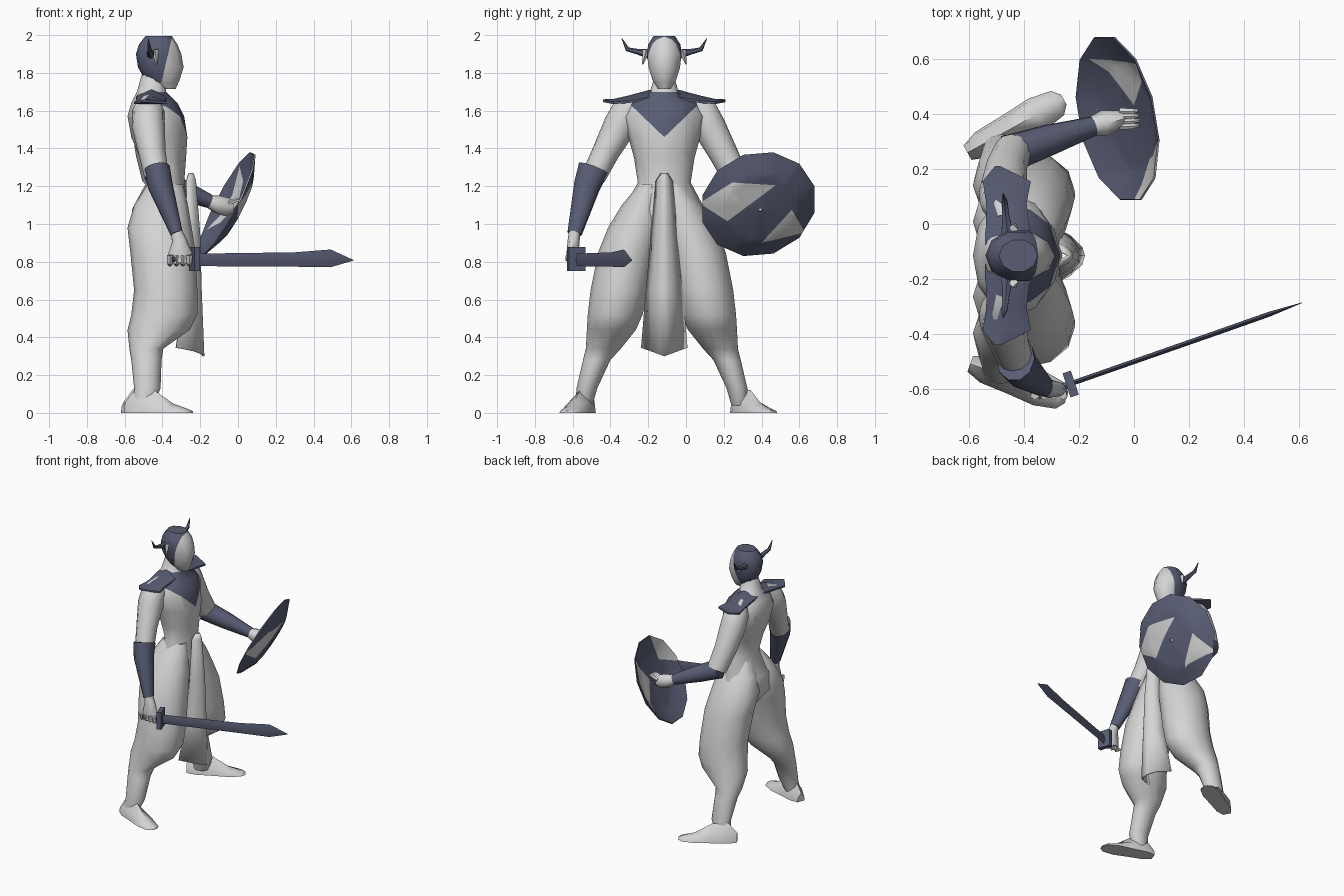
import bpy, bmesh, math
from mathutils import Vector as V

if "Cube" in bpy.data.objects:
    bpy.data.objects.remove(bpy.data.objects["Cube"])

YC = -0.115  # body centre line in y (figure faces +x)


def material(name, rgb):
    m = bpy.data.materials.new(name)
    m.diffuse_color = (*rgb, 1)
    m.use_nodes = True
    m.node_tree.nodes["Principled BSDF"].inputs["Base Color"].default_value = m.diffuse_color
    return m


PALE = material("pale_grey", (0.66, 0.66, 0.66))
SLATE = material("slate_blue", (0.10, 0.11, 0.175))


def finish(name, bm, mat, paint_mat=None):
    bmesh.ops.recalc_face_normals(bm, faces=bm.faces)
    me = bpy.data.meshes.new(name)
    bm.to_mesh(me)
    bm.free()
    me.materials.append(mat)
    me.materials.append(paint_mat or mat)
    ob = bpy.data.objects.new(name, me)
    bpy.context.collection.objects.link(ob)
    return ob


def loft(rings, closed=True):
    bm = bmesh.new()
    rows = [[bm.verts.new(p) for p in r] for r in rings]
    n = len(rows[0])
    for a, b in zip(rows, rows[1:]):
        for i in range(n if closed else n - 1):
            j = (i + 1) % n
            bm.faces.new((a[i], a[j], b[j], b[i]))
    if closed:
        bm.faces.new(rows[0])
        bm.faces.new(rows[-1])
    return bm


def oval(z, x0, x1, y0, y1, n=12):
    return [V(((x0 + x1) / 2 + (x1 - x0) / 2 * math.cos(2 * math.pi * i / n),
               (y0 + y1) / 2 + (y1 - y0) / 2 * math.sin(2 * math.pi * i / n), z)) for i in range(n)]


def tube(name, pts, mat, n=8, ref=(0, 1, 0), phase=0):
    """Sweep along (x, y, z, r1, r2) stations."""
    P = [V(p[:3]) for p in pts]
    rings = []
    for i, p in enumerate(pts):
        t = (P[min(i + 1, len(P) - 1)] - P[max(i - 1, 0)]).normalized()
        a = t.cross(V(ref)).normalized()
        b = t.cross(a)
        ang = [phase + 2 * math.pi * k / n for k in range(n)]
        rings.append([P[i] + a * p[3] * math.cos(k) + b * p[-1] * math.sin(k) for k in ang])
    return finish(name, loft(rings), mat)


def paint(bm, poly, axis, keep=lambda f: True):
    """Cut a convex outline through the mesh along an axis; kept faces inside get material 1."""
    axis = V(axis)
    planes = []
    c = sum(poly, V((0, 0, 0))) / len(poly)
    for a, b in zip(poly, poly[1:] + poly[:1]):
        no = (b - a).cross(axis).normalized()
        if no.dot(c - a) > 0:
            no = -no
        planes.append((a, no))
        bmesh.ops.bisect_plane(bm, geom=bm.verts[:] + bm.edges[:] + bm.faces[:],
                               plane_co=a, plane_no=no, dist=1e-5)
    bm.normal_update()
    for f in bm.faces:
        m = f.calc_center_median()
        if keep(f) and all(no.dot(m - a) < 0 for a, no in planes):
            f.material_index = 1


# Torso and neck, with the dark bib painted on the chest
rows = [(0.86, -.50, -.30, .10), (0.95, -.575, -.26, .2), (1.08, -.56, -.26, .215), (1.22, -.485, -.285, .14),
        (1.35, -.52, -.275, .16), (1.46, -.565, -.268, .19), (1.57, -.585, -.285, .22),
        (1.64, -.565, -.32, .18), (1.70, -.535, -.38, .075), (1.79, -.51, -.38, .05)]
bm = loft([oval(z, a, b, YC - w, YC + w) for z, a, b, w in rows])
paint(bm, [V((0, YC, 1.46)), V((0, YC + .25, 1.70)), V((0, YC - .25, 1.70))], (1, 0, 0),
      lambda f: f.calc_center_median().x > -.46)
finish("torso", bm, PALE, SLATE)

# Shoulder collar
rows = [(-.325, -.505, -.485, 1.645, 1.66), (-.27, -.55, -.375, 1.635, 1.662), (-.19, -.535, -.39, 1.64, 1.68),
        (-.06, -.54, -.375, 1.665, 1.715)]
rows += [(-d, *r) for d, *r in reversed(rows)]
finish("shoulder_collar", loft([[V((a, YC + d, lo)), V((b, YC + d, lo)), V((b, YC + d, lo + .012)),
                                 V(((a + b) / 2, YC + d, hi)), V((a, YC + d, lo + .012))]
                                for d, a, b, lo, hi in rows]), SLATE)

# Head with dark helmet area
rows = [(1.715, -.42, -.33, .035), (1.76, -.49, -.31, .065), (1.83, -.53, -.288, .088),
        (1.90, -.54, -.30, .096), (1.95, -.525, -.32, .09), (1.995, -.49, -.35, .06)]
bm = loft([oval(z, a, b, YC - w, YC + w, 10) for z, a, b, w in rows])
paint(bm, [V((-.65, 0, 1.75)), V((-.405, 0, 1.75)), V((-.335, 0, 2.05)), V((-.65, 0, 2.05))], (0, 1, 0))
finish("head", bm, PALE, SLATE)

# Horns, ear guards and legs, one for each side
for s, side in ((-1, "right"), (1, "left")):
    tube(side + "_horn", [(-.46, YC + s * .08, 1.90, .025), (-.465, YC + s * .14, 1.912, .015),
                          (-.47, YC + s * .195, 1.925, .012), (-.475, YC + s * .225, 1.982, .002)],
         SLATE, 6, (1, 0, 0))
    tube(side + "_ear_guard", [(-.44, YC + s * .095, 1.92, .02), (-.43, YC + s * .115, 1.845, .003)], PALE, 4)
    rows = [(1.21, -.48, -.29, .135, .02), (1.1, -.55, -.265, .225, 0), (.98, -.585, -.245, .298, 0),
            (.85, -.57, -.225, .35, .04),
            (.65, -.55, -.215, .39, .08), (.52, -.565, -.215, .405, .115), (.44, -.585, -.255, .41, .15),
            (.34, -.575, -.395, .415, .23), (.28, -.565, -.405, .43, .285), (.13, -.55, -.41, .465, .355),
            (.04, -.56, -.45, .47, .38)]
    k = -.025 if s > 0 else 0
    rows = [(z, a, b, YC + s * (o + k), YC + s * (i + k)) for z, a, b, o, i in rows]
    finish(side + "_leg", loft([oval(*r) for r in rows]), PALE)

# Feet, splayed outward
for side, heel, toe in (("right", V((-.575, -.515, 0)), V((-.245, -.632, 0))),
                        ("left", V((-.585, .27, 0)), V((-.255, .452, 0)))):
    d = toe - heel
    across = d.normalized().cross(V((0, 0, 1)))
    rings = []
    for t, w, h in ((-.06, .03, .06), (.1, .052, .13), (.4, .057, .12), (.7, .065, .05), (.93, .05, .022), (1, .02, .012)):
        rings.append([heel + d * t + across * w * u + V((0, 0, h * v))
                      for u, v in ((-1, 0), (-.85, .5), (0, 1), (.85, .5), (1, 0))])
    finish(side + "_foot", loft(rings), PALE)

# Arms: upper arm, bracer, hand
tube("right_upper_arm", [(-.47, -.24, 1.655, .04), (-.475, -.31, 1.60, .085), (-.475, -.35, 1.52, .088),
                         (-.455, -.425, 1.38, .072), (-.43, -.49, 1.25, .065)], PALE, 12)
tube("right_bracer", [(-.43, -.49, 1.295, .07, .085), (-.41, -.525, 1.2, .066, .072),
                      (-.325, -.59, .95, .033, .04)], SLATE, 10)
tube("right_hand", [(-.325, -.59, .96, .03), (-.31, -.595, .91, .04, .032), (-.305, -.60, .85, .062, .032),
                    (-.31, -.60, .795, .055, .03)], PALE)
tube("left_upper_arm", [(-.47, .01, 1.655, .04), (-.475, .08, 1.60, .085), (-.475, .12, 1.52, .088),
                        (-.465, .20, 1.37, .076), (-.44, .265, 1.24, .068)], PALE, 12)
tube("left_bracer", [(-.455, .255, 1.245, .07), (-.31, .305, 1.185, .058), (-.15, .355, 1.12, .037)], SLATE, 10)
tube("left_hand", [(-.155, .355, 1.12, .034), (-.11, .365, 1.105, .048), (-.06, .378, 1.09, .05, .035),
                   (-.03, .385, 1.09, .035, .03)], PALE)
for i in range(4):
    x = -.36 + .034 * i
    tube(f"right_finger_{i}", [(x, -.622, .835, .017), (x, -.615, .795, .016), (x, -.58, .785, .012)], PALE, 5, (1, 0, 0))
    y = .355 + .018 * i
    tube(f"left_finger_{i}", [(-.05, y, 1.11, .013), (-.01, y, 1.125, .011), (.02, y + .003, 1.13, .005)], PALE, 5)

# Hanging front cloth
rings = []
for z, xf, xb, w in ((1.27, -.235, -.26, .018), (1.23, -.222, -.27, .045), (.95, -.20, -.27, .07),
                     (.65, -.192, -.28, .098), (.345, -.178, -.325, .123)):
    drop = .045 if z < .5 else 0
    rings.append([V((xf - (xf - xb) * t * t, YC + w * t, z - drop * (1 - abs(t))))
                  for t in (-1, -.6, -.25, 0, .25, .6, 1)])
cloth = finish("front_cloth", loft(rings, False), PALE)
cloth.modifiers.new("thickness", "SOLIDIFY").thickness = .01

# Sword
tube("sword_blade", [(-.23, -.58, .81, .033, .009), (.3, -.395, .812, .038, .009),
                     (.49, -.328, .818, .047, .009), (.61, -.286, .808, .002, .001)], SLATE, 4)
tube("sword_guard", [(-.245, -.586, .815, .09, .065), (-.215, -.576, .815, .09, .065)], SLATE, 4, phase=math.pi / 4)
tube("sword_grip", [(-.35, -.623, .815, .017), (-.24, -.585, .815, .015)], SLATE, 6)

# Domed, tilted shield with pale triangles painted on both sides
c = V((-.058, .383, 1.105))
up = V((.27, 0, .525)).normalized()
across = V((-.125, .61, 0)).normalized()
across = (across - up * across.dot(up)).normalized()
n = across.cross(up).normalized()
if n.x < 0:
    n = -n
rings = []
for r, h in ((.312, 0), (.2, .052), (.01, .068), (.01, .060), (.2, .044), (.308, -.006)):
    rings.append([c + n * h + r * (across * math.cos(a) + up * math.sin(a))
                  for a in [math.pi / 6 * (k + .5) for k in range(12)]])
bm = loft(rings + rings[:1])
caps = [f for f in bm.faces if len(f.verts) == 12]
bmesh.ops.delete(bm, geom=caps, context="FACES")
bmesh.ops.remove_doubles(bm, verts=bm.verts, dist=1e-5)
bmesh.ops.recalc_face_normals(bm, faces=bm.faces)
outer = lambda f: f.normal.dot(n) > 0
inner = lambda f: f.normal.dot(n) < 0
for keep, outline in ((outer, ((.07, 1.11), (.245, 1.22), (.475, 1.205), (.22, 1.015))),
                      (outer, ((.56, 1.075), (.63, .955), (.40, .90))),
                      (inner, ((.60, .97), (.58, 1.31), (.43, 1.11))),
                      (inner, ((.31, 1.39), (.235, 1.17), (.07, 1.11), (.1, 1.3)))):
    paint(bm, [V((0, y, z)) for y, z in outline], (1, 0, 0), keep)
finish("shield", bm, SLATE, PALE)

# Smooth shading with sharp edges kept
for ob in bpy.context.collection.objects:
    ob.select_set(True)
    bpy.context.view_layer.objects.active = ob
bpy.ops.object.shade_smooth_by_angle(angle=math.radians(50))
